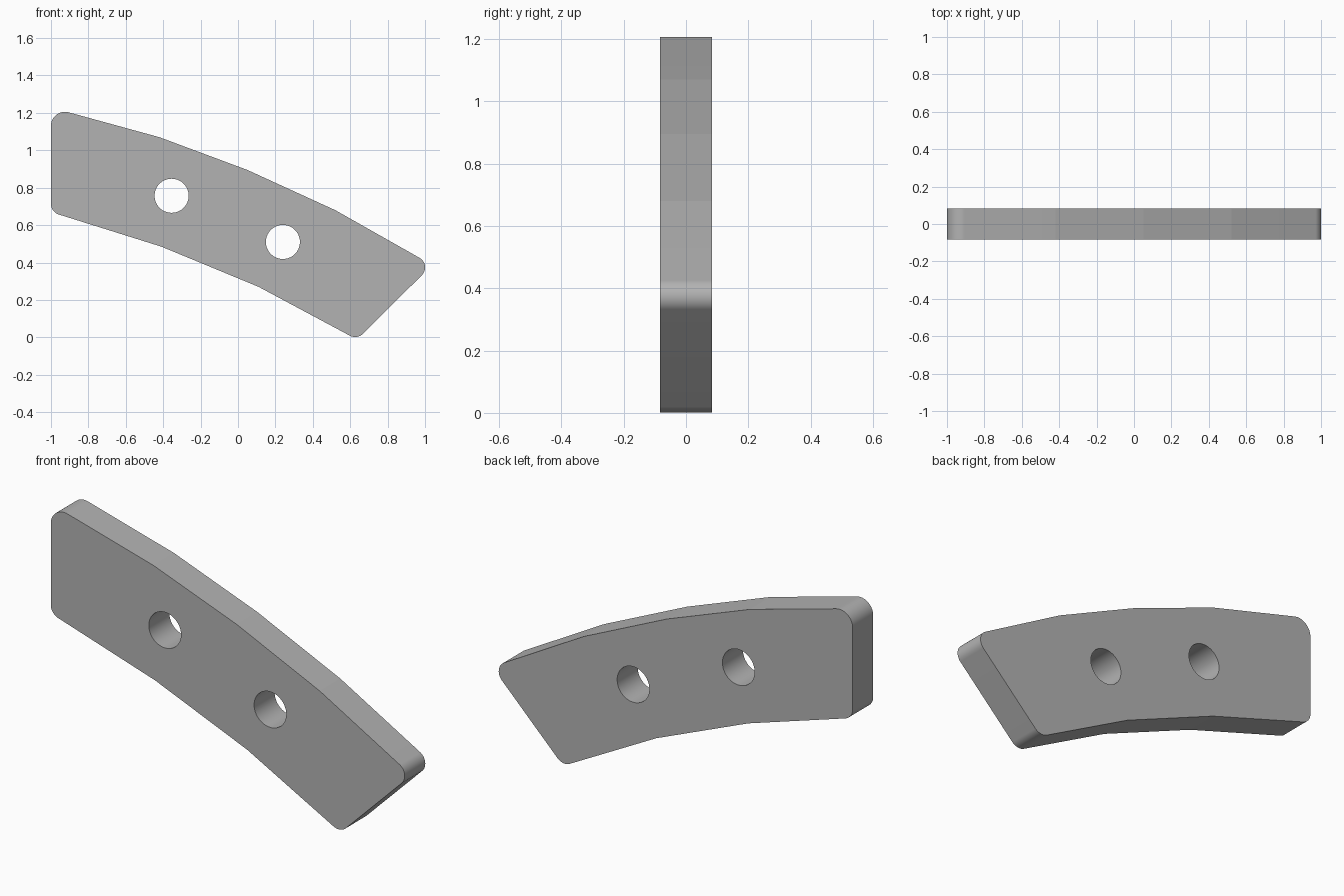
import bpy, bmesh, math
from mathutils import Vector

cube = bpy.data.objects.get("Cube")
if cube:
    bpy.data.objects.remove(cube, do_unlink=True)

HALF = 0.083

grey = bpy.data.materials.new("plain grey")
grey.use_nodes = True
colour = (0.45, 0.45, 0.45, 1)
grey.diffuse_color = colour
grey.node_tree.nodes["Principled BSDF"].inputs["Base Color"].default_value = colour

# Outline corners as (x, z, fillet radius); zero leaves a facet edge
outline = [(-1, 0.67, 0.06), (-0.41, 0.485, 0), (0.11, 0.27, 0), (0.637, -0.012, 0.06),
           (1.038, 0.387, 0.059), (0.52, 0.68, 0), (0.05, 0.895, 0), (-0.42, 1.07, 0),
           (-1, 1.229, 0.075)]


def fillet(before, corner, after, radius, steps=32):
    """Points along an arc tangent to both edges of a corner."""
    if radius == 0:
        return [corner]
    a, b = (before - corner).normalized(), (after - corner).normalized()
    half = a.angle(b) / 2
    centre = corner + (a + b).normalized() * radius / math.sin(half)
    start = corner + a * radius / math.tan(half) - centre
    turn = math.pi - 2 * half
    points = []
    for i in range(steps + 1):
        t = turn * i / steps
        c, s = math.cos(t), math.sin(t)
        points.append(centre + Vector((start.x * c - start.y * s, start.x * s + start.y * c)))
    return points


def prism(name, points, half):
    """Extrude an x-z outline symmetrically along y."""
    bm = bmesh.new()
    face = bm.faces.new([bm.verts.new((p.x, -half, p.y)) for p in points])
    moved = bmesh.ops.extrude_face_region(bm, geom=[face])["geom"]
    bmesh.ops.translate(bm, vec=(0, 2 * half, 0),
                        verts=[v for v in moved if isinstance(v, bmesh.types.BMVert)])
    bmesh.ops.recalc_face_normals(bm, faces=bm.faces)
    mesh = bpy.data.meshes.new(name)
    bm.to_mesh(mesh)
    bm.free()
    mesh.materials.append(grey)
    obj = bpy.data.objects.new(name, mesh)
    bpy.context.collection.objects.link(obj)
    return obj


# Curved plate with rounded corners
corners = [Vector(p[:2]) for p in outline]
points = []
for i, (x, z, radius) in enumerate(outline):
    points += fillet(corners[i - 1], corners[i], corners[(i + 1) % len(corners)], radius)
plate = prism("curved_plate", points, HALF)

# Two bolt holes
bpy.context.view_layer.objects.active = plate
for name, x, z in (("right_hole_cutter", -0.355, 0.757), ("left_hole_cutter", 0.24, 0.51)):
    ring = [Vector((x + 0.091 * math.cos(math.tau * i / 120),
                    z + 0.091 * math.sin(math.tau * i / 120))) for i in range(120)]
    cutter = prism(name, ring, HALF * 2)
    cut = plate.modifiers.new("hole", "BOOLEAN")
    cut.operation, cut.solver, cut.object = "DIFFERENCE", "EXACT", cutter
    bpy.ops.object.modifier_apply(modifier=cut.name)
    bpy.data.objects.remove(cutter, do_unlink=True)

# Smooth fillets and holes, keep the long facets flat
bpy.ops.object.select_all(action="DESELECT")
plate.select_set(True)
bpy.ops.object.shade_smooth_by_angle(angle=math.radians(3.8))
